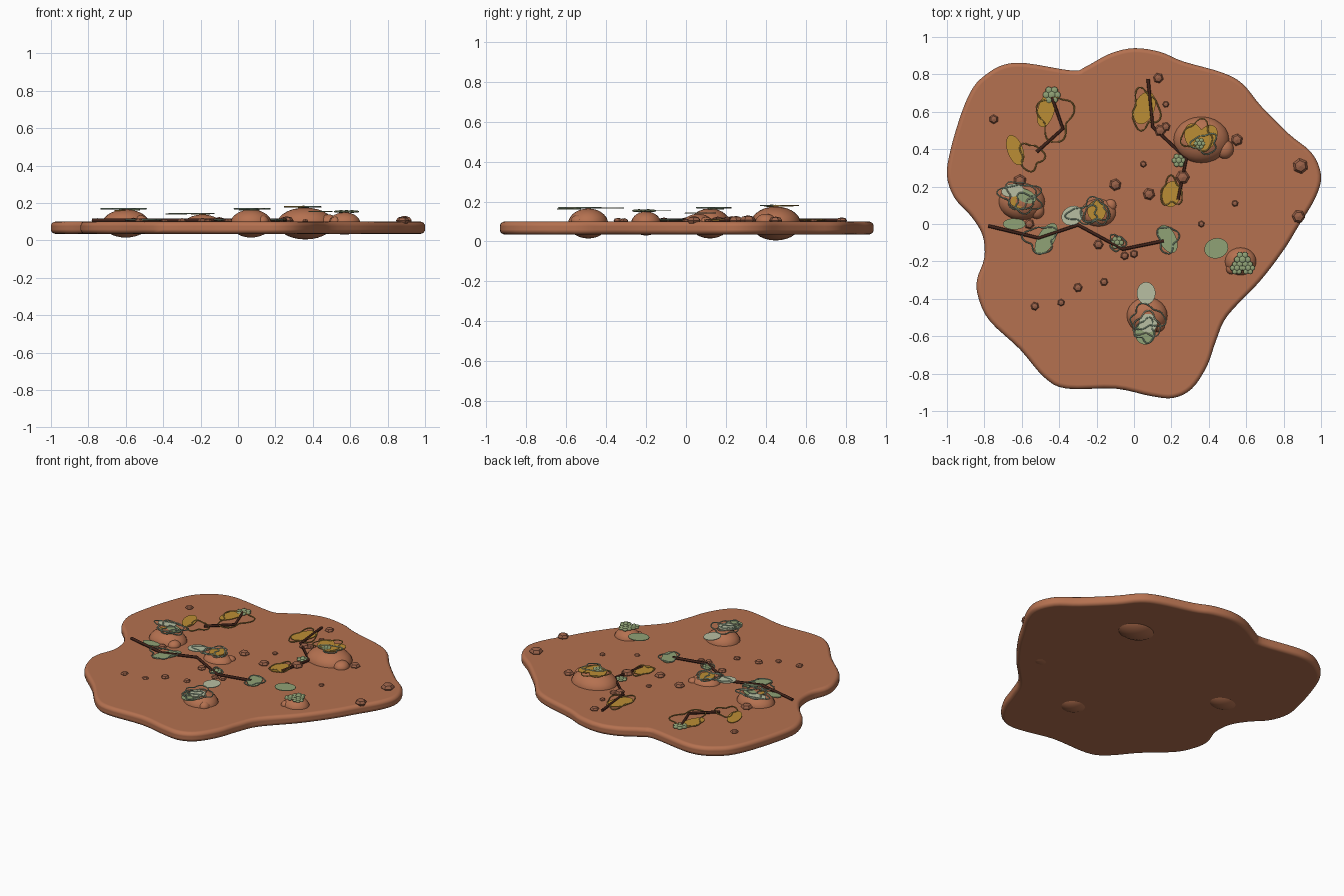
import bpy, bmesh, math
from mathutils import Matrix, Vector

if "Cube" in bpy.data.objects:
    bpy.data.objects.remove(bpy.data.objects["Cube"])


def material(name, *rgb):
    m = bpy.data.materials.new(name)
    m.use_nodes = True
    m.diffuse_color = (*rgb, 1)
    m.node_tree.nodes["Principled BSDF"].inputs["Base Color"].default_value = (*rgb, 1)
    return m


CLAY = material("terracotta", .46, .165, .08)
PEBBLE = material("dark clay", .32, .12, .065)
CRACK = material("crack brown", .05, .016, .01)
MUSTARD = material("mustard", .5, .27, .035)
GREEN = material("sage green", .28, .36, .18)
PALE = material("pale lichen", .48, .52, .36)
TEAL = material("grey teal", .3, .42, .3)
GOLD = material("dull gold", .45, .28, .06)

TOP = .1


def add_object(name, data, mat):
    ob = bpy.data.objects.new(name, data)
    data.materials.append(mat)
    bpy.context.collection.objects.link(ob)
    return ob


def finish(name, bm, mat, smooth=False):
    me = bpy.data.meshes.new(name)
    for f in bm.faces:
        f.smooth = smooth
    bm.to_mesh(me)
    bm.free()
    return add_object(name, me, mat)


def placed(x, y, z, sx, sy, sz, turn=0):
    return (Matrix.Translation((x, y, z)) @ Matrix.Rotation(math.radians(turn), 4, 'Z')
            @ Matrix.Diagonal((sx, sy, sz, 1)))


def ball(bm, matrix, segments=24, rings=14):
    bmesh.ops.create_uvsphere(bm, u_segments=segments, v_segments=rings, radius=1, matrix=matrix)


def smooth_closed(points, steps):
    # Closed Catmull-Rom spline through the points
    out, n = [], len(points)
    for i in range(n):
        a, b, c, d = (Vector(points[(i + k) % n]) for k in (-1, 0, 1, 2))
        for s in range(steps):
            t = s / steps
            out.append(b + t / 2 * ((c - a) + t * ((2 * a - 5 * b + 4 * c - d)
                                                  + t * (3 * b - a - 3 * c + d))))
    return out


def tube(name, points, radius, mat, closed=False):
    cu = bpy.data.curves.new(name, 'CURVE')
    cu.dimensions = '3D'
    cu.bevel_depth = radius
    cu.bevel_resolution = 1
    cu.use_fill_caps = True
    sp = cu.splines.new('POLY')
    sp.points.add(len(points) - 1)
    for p, co in zip(sp.points, points):
        p.co = (*co, 1)
    sp.use_cyclic_u = closed
    return add_object(name, cu, mat)


# Ground slab: irregular rounded outline, in hundredths
outline = [(0, 94), (14, 92), (26, 87), (47, 81), (58, 75), (68, 63), (83, 48), (95, 38),
           (100, 26), (97, 14), (88, -1), (80, -14), (67, -31), (50, -49), (44, -62),
           (39, -76), (31, -88), (21, -93), (9, -92), (-10, -88), (-36, -88), (-48, -82),
           (-61, -67), (-77, -52), (-83, -40), (-84, -30), (-80, -18), (-81, -6), (-87, 4),
           (-96, 14), (-100, 26), (-98, 40), (-92, 60), (-86, 73), (-79, 80), (-70, 85),
           (-58, 86), (-33, 82), (-26, 84), (-13, 91)]
bm = bmesh.new()
base = bm.faces.new([bm.verts.new((p.x / 100, p.y / 100, .035))
                     for p in smooth_closed(outline, 4)])
walls = bmesh.ops.extrude_face_region(bm, geom=[base])
bmesh.ops.translate(bm, verts=[v for v in walls["geom"] if isinstance(v, bmesh.types.BMVert)],
                    vec=(0, 0, TOP - .035))
bmesh.ops.recalc_face_normals(bm, faces=bm.faces)
slab = finish("ground_slab", bm, CLAY, True)
bevel = slab.modifiers.new("rounded_rim", 'BEVEL')
bevel.width = .024
bevel.segments = 4
bevel.angle_limit = math.radians(60)
bevel.harden_normals = True

# Boulders sunk through the slab, each with a small lump: x, y, radii, lump offset
boulders = [(.36, .45, .15, .125, .085, .125, -.05),
            (-.6, .12, .125, .1, .075, .08, -.05),
            (-.19, .06, .095, .075, .048, .065, .04),
            (.07, -.49, .11, .1, .075, .06, -.05),
            (.57, -.2, .085, .075, .06, -.05, -.04)]
for x, y, rx, ry, rz, dx, dy in boulders:
    bm = bmesh.new()
    ball(bm, placed(x, y, .09, rx, ry, rz))
    ball(bm, placed(x + dx, y + dy, TOP, rx * .32, rx * .34, rz * .45))
    finish("boulder", bm, CLAY, True)

# Six-sided pebbles: x, y, radius in hundredths
pebbles = [(-75, 56, 2.5), (13, 78, 2.8), (17, 64, 1.8), (55, 45, 3.3), (89, 31, 4.2),
           (88, 4, 3.6), (54, 11, 1.8), (36, 0, 1.8), (8, 16, 3.3), (26, 25, 3.8),
           (-10, 21, 3.3), (5, 32, 1.8), (14, 50, 3.2), (17, 52, 2.5), (-61, 23, 3.6),
           (-56, 0, 2.8), (-19, -11, 2.7), (-5, -17, 2.3), (0, -16, 2.2), (-16, -31, 2.2),
           (-30, -34, 2.5), (-39, -42, 2), (-53, -44, 2.3)]
for i, (x, y, r) in enumerate(pebbles):
    bm = bmesh.new()
    r /= 100
    ball(bm, placed(x / 100, y / 100, TOP + r * .15, r, r, r * .6, i * 17), 6, 4)
    finish("pebble", bm, PEBBLE)

# Dark twig-like cracks lying on the ground
cracks = [[(-.78, -.01), (-.51, -.075), (-.3, -.005), (-.06, -.135), (.16, -.09)],
          [(.075, .775), (.1, .52), (.28, .35), (.235, .13)],
          [(-.44, .68), (-.38, .51), (-.52, .385)]]
for path in cracks:
    tube("crack", [(x, y, TOP + .008) for x, y in path], .009, CRACK)

# Flat lichen flakes: colour, x, y, radii, turn, height
GROUND, LOW, HIGH, TALL, MID = .108, .141, .167, .178, .154
flakes = [(MUSTARD, -.47, .61, .045, .095, -15, GROUND), (MUSTARD, -.635, .395, .042, .085, 20, GROUND),
          (MUSTARD, .055, .62, .055, .09, -20, GROUND), (MUSTARD, .2, .16, .05, .07, -10, GROUND),
          (MUSTARD, .32, .47, .05, .07, 15, TALL), (MUSTARD, .39, .46, .05, .075, -30, TALL),
          (GREEN, .18, -.08, .045, .08, 25, GROUND), (GREEN, -.47, -.08, .045, .095, -30, GROUND),
          (GREEN, -.64, 0, .06, .03, 0, GROUND), (GREEN, .44, -.13, .065, .054, 15, MID),
          (PALE, .065, -.37, .05, .06, 0, HIGH), (PALE, .075, -.53, .05, .05, 0, HIGH),
          (GREEN, .06, -.585, .055, .06, 0, HIGH - .005), (PALE, -.33, .045, .06, .05, 30, LOW),
          (MUSTARD, -.2, .07, .05, .055, 0, LOW), (PALE, -.65, .18, .06, .035, 10, HIGH),
          (GREEN, -.58, .15, .06, .035, -25, HIGH - .004), (MUSTARD, -.62, .12, .04, .035, 0, HIGH - .007)]
for mat, x, y, rx, ry, turn, z in flakes:
    bm = bmesh.new()
    bmesh.ops.create_cone(bm, cap_ends=True, segments=20, radius1=1, radius2=1, depth=1,
                          matrix=placed(x, y, z, rx, ry, .004, turn))
    finish("lichen_flake", bm, mat)

# Wandering lichen threads, drawn as wobbly loops: colour, centre, radii, height
threads = [(GOLD, -.42, .57, .085, .12, GROUND), (GOLD, -.55, .36, .06, .07, GROUND),
           (GOLD, .06, .61, .07, .1, GROUND), (GOLD, .2, .17, .055, .07, GROUND),
           (GOLD, .34, .47, .08, .075, TALL), (TEAL, .38, .43, .065, .05, TALL),
           (TEAL, -.61, .15, .1, .065, HIGH), (PALE, -.61, .16, .07, .07, HIGH),
           (TEAL, -.57, .11, .065, .05, HIGH), (TEAL, -.21, .07, .075, .06, LOW),
           (PALE, -.2, .06, .06, .06, LOW), (TEAL, -.27, .05, .08, .045, LOW),
           (TEAL, -.5, -.08, .08, .07, GROUND), (TEAL, .18, -.08, .05, .07, GROUND),
           (TEAL, -.09, -.1, .04, .04, GROUND), (TEAL, .07, -.5, .09, .06, HIGH),
           (PALE, .07, -.54, .07, .06, HIGH), (TEAL, .06, -.57, .05, .06, HIGH)]
for i, (mat, x, y, rx, ry, z) in enumerate(threads):
    loop = []
    for k in range(48):
        t = math.tau * k / 48
        r = 1 + .2 * math.sin(3 * t + i) + .1 * math.sin(5 * t + 2 * i)
        loop.append((x + rx * r * math.cos(t), y + ry * r * math.sin(t), z + .002))
    tube("lichen_thread", loop, .0035, mat, True)

# Cushion rosettes: a ring of small domes around a middle one
rosettes = [(-.44, .69, .045, GROUND), (.24, .34, .036, GROUND), (-.09, -.1, .034, GROUND),
            (.58, -.19, .042, MID), (.55, -.235, .035, MID), (.61, -.235, .035, MID),
            (.35, .43, .03, TALL)]
for x, y, r, z in rosettes:
    bm = bmesh.new()
    ball(bm, placed(x, y, z, r * .5, r * .5, .008), 10, 6)
    for k in range(6):
        a = math.tau * k / 6
        ball(bm, placed(x + r * .65 * math.cos(a), y + r * .65 * math.sin(a), z,
                        r * .42, r * .42, .006), 10, 6)
    finish("lichen_rosette", bm, GREEN, True)
